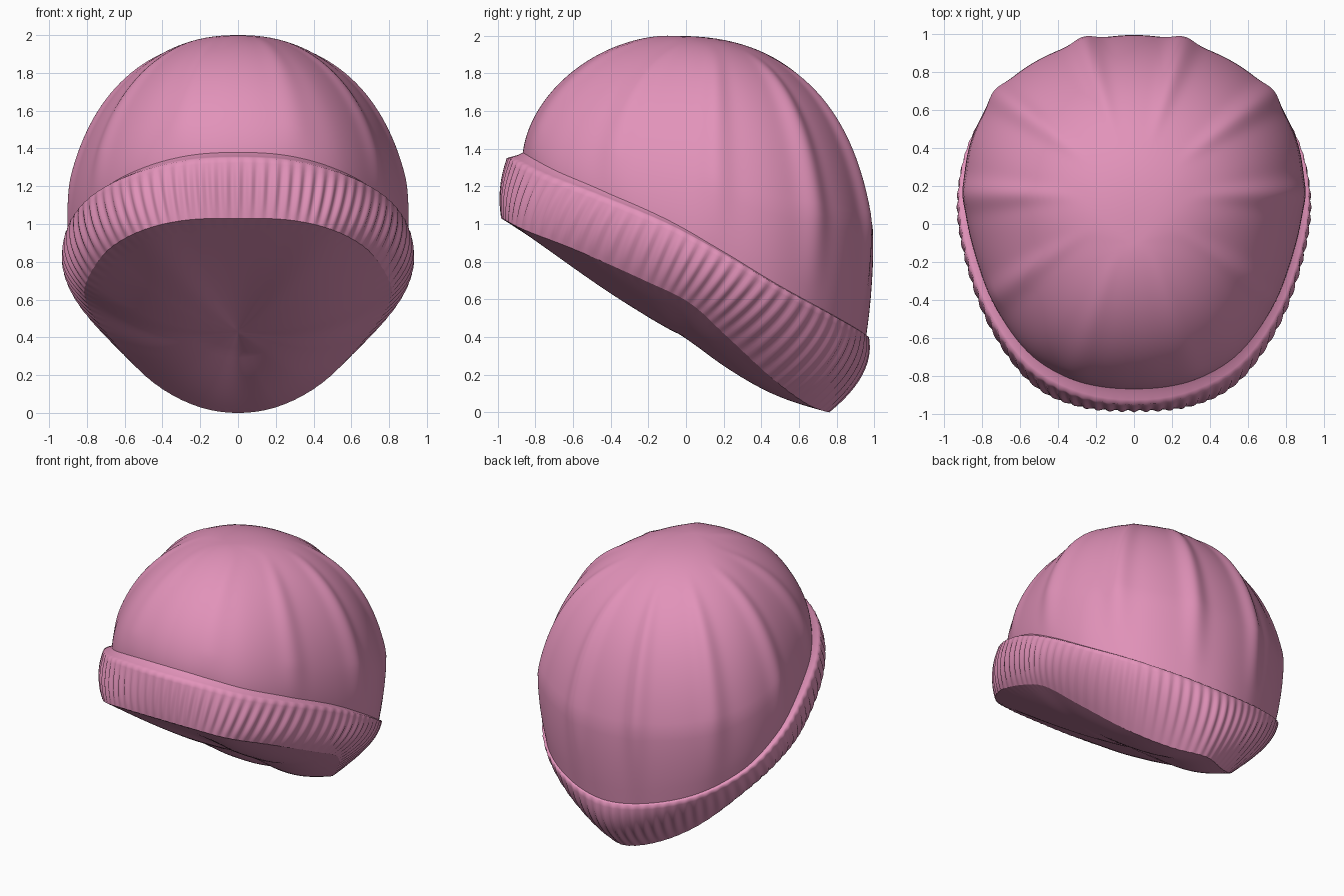
import bpy, bmesh, math
from mathutils import Vector

if "Cube" in bpy.data.objects:
    bpy.data.objects.remove(bpy.data.objects["Cube"])

SEG = 504    # points around every ring
RIBS = 84

# right-half outlines from front to nape: lower and upper edge of the cuff
LOWER = [(0, -.98, 1.03), (.28, -.96, 1.02), (.51, -.85, .965), (.69, -.58, .86), (.80, -.22, .70),
         (.80, .02, .58), (.68, .22, .40), (.46, .47, .17), (.23, .65, .04), (0, .76, 0)]
UPPER = [(0, -.95, 1.35), (.31, -.90, 1.33), (.58, -.74, 1.255), (.78, -.45, 1.145), (.895, -.10, 1.0),
         (.92, .20, .84), (.84, .49, .67), (.63, .75, .53), (.33, .91, .44), (0, .97, .40)]
APEX = Vector((0, -.10, 2.0))
UNDER = Vector((0, -.05, .43))


def closed_curve(half):
    """Mirror a half outline and sample it as a smooth closed loop."""
    keys = [Vector(p) for p in half]
    keys += [Vector((-p.x, p.y, p.z)) for p in keys[-2:0:-1]]
    n, out = len(keys), []
    for i in range(SEG):
        u = i / SEG * n
        k, t = int(u), u - int(u)
        a, b, c, d = (keys[(k + j) % n] for j in (-1, 0, 1, 2))
        out.append(.5 * (2 * b + (c - a) * t + (2 * a - 5 * b + 4 * c - d) * t * t
                         + (3 * b - a - 3 * c + d) * t ** 3))
    return out


def loft(name, rings, tip=None):
    """Skin a list of closed rings, optionally ending in one point."""
    bm = bmesh.new()
    rows = [[bm.verts.new(p) for p in r] for r in rings]
    for r, s in zip(rows, rows[1:]):
        for i in range(SEG):
            j = (i + 1) % SEG
            bm.faces.new((r[i], r[j], s[j], s[i]))
    if tip is not None:
        v = bm.verts.new(tip)
        for i in range(SEG):
            bm.faces.new((rows[-1][i], rows[-1][(i + 1) % SEG], v))
    for f in bm.faces:
        f.smooth = True
    me = bpy.data.meshes.new(name)
    bm.to_mesh(me)
    bm.free()
    me.materials.append(pink)
    ob = bpy.data.objects.new(name, me)
    bpy.context.collection.objects.link(ob)
    return ob


pink = bpy.data.materials.new("pink_knit")
pink.diffuse_color = (.76, .29, .49, 1)
pink.use_nodes = True
pink.node_tree.nodes["Principled BSDF"].inputs["Base Color"].default_value = pink.diffuse_color

lower, upper = closed_curve(LOWER), closed_curve(UPPER)
angle = [2 * math.pi * i / SEG for i in range(SEG)]
back = [(1 - math.cos(a)) / 2 for a in angle]      # 0 at front, 1 at nape
outward = [Vector((p.x, p.y, 0)).normalized() for p in upper]

# ribbed cuff, bulging outward and rounded over onto the crown
rings = []
for k in range(13):
    v = k / 12
    env = math.sin(math.pi * v) ** .6 if 0 < k < 12 else .25
    rings.append([lower[i].lerp(upper[i], v) + outward[i] *
                  ((.015 + .05 * back[i]) * 4 * v * (1 - v) + .008 * env * math.cos(RIBS * angle[i]))
                  for i in range(SEG)])
inset = [.085 - .07 * b ** .6 for b in back]
for f, dz in ((.3, .008), (.65, .016), (1, .03)):
    rings.append([upper[i] - outward[i] * inset[i] * f + Vector((0, 0, dz * (1 - back[i] * .6)))
                  for i in range(SEG)])
loft("ribbed_cuff", rings)
base = [upper[i] - outward[i] * inset[i] * .95 + Vector((0, 0, -.01)) for i in range(SEG)]

# pleated crown, fuller toward the back
rings = []
for k in range(40):
    s = k / 40 * math.pi / 2
    ring = []
    for i in range(SEG):
        b = base[i]
        e = 2 / (1.82 + .78 * back[i] ** 1.5)
        h, v = math.cos(s) ** e, math.sin(s) ** e
        p = Vector((APEX.x + (b.x - APEX.x) * h, APEX.y + (b.y - APEX.y) * h, b.z + (APEX.z - b.z) * v))
        # ten seams gathered behind the apex, fading out on top
        r = math.hypot(p.x, p.y - .15)
        ridge = abs(math.sin(5 * math.atan2(p.x, p.y - .15))) ** 10
        t = min(1, max(0, (r - .25) / .5))
        amp = (.008 + .026 * back[i]) * t * t * (3 - 2 * t) * min(1, k / 8)
        full = back[i] ** 4 * (.07 + .12 * math.sin(angle[i]) ** 2)
        rise = min(1, k / 7) ** .7 * math.cos(s) ** 1.3
        ring.append(p + (p - Vector((0, 0, .9))).normalized() * amp * ridge + outward[i] * full * rise)
    rings.append(ring)
loft("crown", rings, APEX)

# sagging underside that closes the opening, drooping beside the nape
rings = []
for k in range(20):
    f = k / 20
    ring = []
    for i in range(SEG):
        side = .08 * math.sin(math.pi * f) * math.sin(angle[i]) ** 2
        nape = .05 * max(0, math.sin(math.pi * min(1, f / .75))) * back[i] ** 4
        p = lower[i].lerp(UNDER, f) - Vector((0, 0, side + nape))
        p.z = max(p.z, 0)
        if k == 0:
            p += outward[i] * .002 * math.cos(RIBS * angle[i])
        ring.append(p)
    rings.append(ring)
under = loft("underside", rings, UNDER)
under.data.flip_normals()
